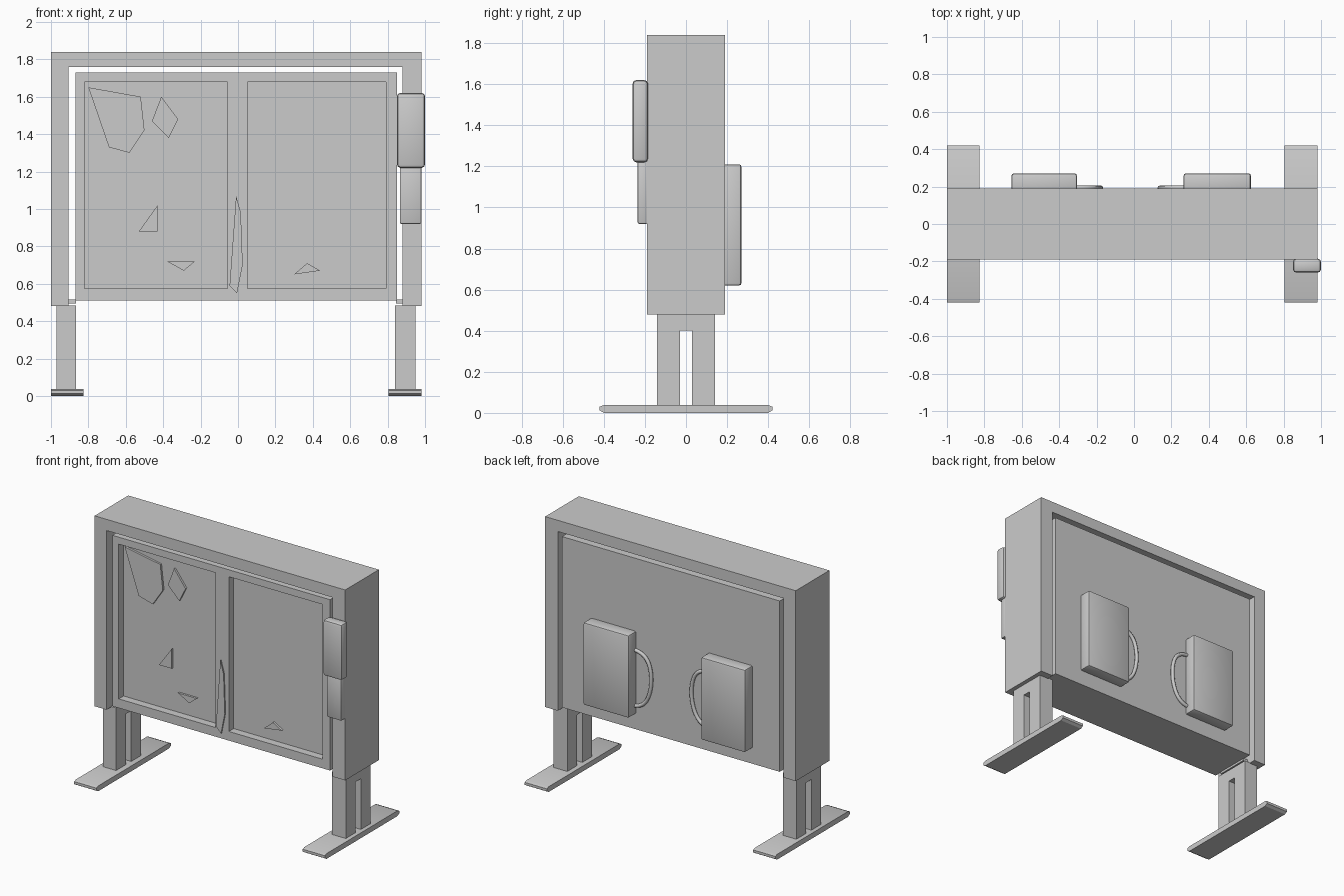
import bpy, bmesh
from mathutils import Vector

if "Cube" in bpy.data.objects:
    bpy.data.objects.remove(bpy.data.objects["Cube"])


def prism(name, pts, lo, hi, axis='Y', chamfer=0.0):
    """Extrude a closed 2D profile: (x,z) along Y or (y,z) along X."""
    bm = bmesh.new()
    place = (lambda p, d: (p[0], d, p[1])) if axis == 'Y' else (lambda p, d: (d, p[0], p[1]))
    face = bm.faces.new([bm.verts.new(place(p, lo)) for p in pts])
    ext = bmesh.ops.extrude_face_region(bm, geom=[face])
    move = Vector((0, hi - lo, 0)) if axis == 'Y' else Vector((hi - lo, 0, 0))
    bmesh.ops.translate(bm, vec=move,
                        verts=[g for g in ext['geom'] if isinstance(g, bmesh.types.BMVert)])
    bmesh.ops.recalc_face_normals(bm, faces=bm.faces)
    if chamfer:
        bmesh.ops.bevel(bm, geom=bm.edges[:], offset=chamfer, segments=2,
                        profile=0.5, affect='EDGES')
    mesh = bpy.data.meshes.new(name)
    bm.to_mesh(mesh)
    bm.free()
    ob = bpy.data.objects.new(name, mesh)
    bpy.context.collection.objects.link(ob)
    return ob


def box(name, x, y, z, chamfer=0.0):
    return prism(name, [(x[0], z[0]), (x[1], z[0]), (x[1], z[1]), (x[0], z[1])],
                 y[0], y[1], 'Y', chamfer)


def cut(target, cutter):
    mod = target.modifiers.new("cut", 'BOOLEAN')
    mod.operation = 'DIFFERENCE'
    mod.solver = 'EXACT'
    mod.object = cutter
    bpy.context.view_layer.objects.active = target
    bpy.ops.object.modifier_apply(modifier=mod.name)
    bpy.data.objects.remove(cutter)


# Outer surround: upside-down U with full depth
prism("outer_frame", [(-1, 0.48), (-0.905, 0.48), (-0.905, 1.76), (0.88, 1.76),
                      (0.88, 0.48), (0.98, 0.48), (0.98, 1.84), (-1, 1.84)], -0.19, 0.19)

# Inner cabinet with two recessed display windows
cabinet = box("display_cabinet", (-0.87, 0.85), (-0.175, 0.185), (0.51, 1.73))
for x in ((-0.82, -0.055), (0.05, 0.79)):
    cut(cabinet, box("window_cutter", x, (-0.3, -0.12), (0.575, 1.68)))

# Small brackets joining the cabinet to the surround
for side, x in (("left", (-0.91, -0.865)), ("right", (0.845, 0.885))):
    box("bracket_" + side, x, (-0.12, 0.12), (0.495, 0.515))

# Split legs and flat feet on both sides
for side, leg_x, foot_x in (("left", (-0.97, -0.865), (-1, -0.825)),
                            ("right", (0.84, 0.95), (0.805, 0.98))):
    prism("leg_" + side, [(-0.14, 0.03), (-0.03, 0.03), (-0.03, 0.40), (0.03, 0.40),
                          (0.03, 0.03), (0.14, 0.03), (0.14, 0.485), (-0.14, 0.485)],
          leg_x[0], leg_x[1], 'X')
    prism("foot_" + side, [(-0.40, 0), (0.40, 0), (0.42, 0.012), (0.42, 0.03), (0.40, 0.038),
                           (-0.40, 0.038), (-0.42, 0.03), (-0.42, 0.012)],
          foot_x[0], foot_x[1], 'X')

# Rear housings, each with a cable looping out towards the middle
for side, x, edge, d in (("left", (-0.655, -0.305), -0.31, 1), ("right", (0.265, 0.625), 0.27, -1)):
    box("rear_housing_" + side, x, (0.17, 0.27), (0.62, 1.21), 0.012)
    curve = bpy.data.curves.new("rear_cable_" + side, 'CURVE')
    curve.dimensions = '3D'
    curve.bevel_depth = 0.013
    curve.bevel_resolution = 2
    curve.use_fill_caps = True
    path = curve.splines.new('NURBS')
    pts = [(-0.02, 1.08), (0.08, 1.08), (0.14, 0.98), (0.13, 0.78), (0.06, 0.68), (-0.02, 0.68)]
    path.points.add(len(pts) - 1)
    for p, (dx, z) in zip(path.points, pts):
        p.co = (edge + d * dx, 0.193, z, 1)
    path.use_endpoint_u = True
    path.order_u = 4
    bpy.context.collection.objects.link(bpy.data.objects.new("rear_cable_" + side, curve))

# Control boxes on the front of the right post
box("control_box", (0.85, 1.0), (-0.26, -0.185), (1.22, 1.62), 0.018)
box("control_tray", (0.865, 0.98), (-0.235, -0.185), (0.92, 1.23), 0.008)

# Door handle on the centre mullion
prism("door_handle", [(-0.045, 0.59), (-0.005, 0.55), (0.025, 0.70), (0.015, 0.98),
                      (-0.01, 1.07)], -0.185, -0.17)

# Torn notices behind the windows
notices = [[(-0.80, 1.65), (-0.52, 1.60), (-0.50, 1.42), (-0.58, 1.30), (-0.69, 1.33)],
           [(-0.46, 1.47), (-0.41, 1.60), (-0.32, 1.48), (-0.37, 1.38)],
           [(-0.53, 0.88), (-0.43, 1.02), (-0.43, 0.88)],
           [(-0.38, 0.72), (-0.23, 0.72), (-0.29, 0.67)],
           [(0.30, 0.65), (0.37, 0.71), (0.44, 0.67)]]
for i, pts in enumerate(notices):
    prism("notice_%d" % (i + 1), pts, -0.135, -0.115)

# Smooth shading with sharp edges kept
bpy.ops.object.select_all(action='DESELECT')
for ob in bpy.context.collection.objects:
    if ob.type == 'MESH':
        ob.select_set(True)
        bpy.context.view_layer.objects.active = ob
bpy.ops.object.shade_smooth_by_angle()
